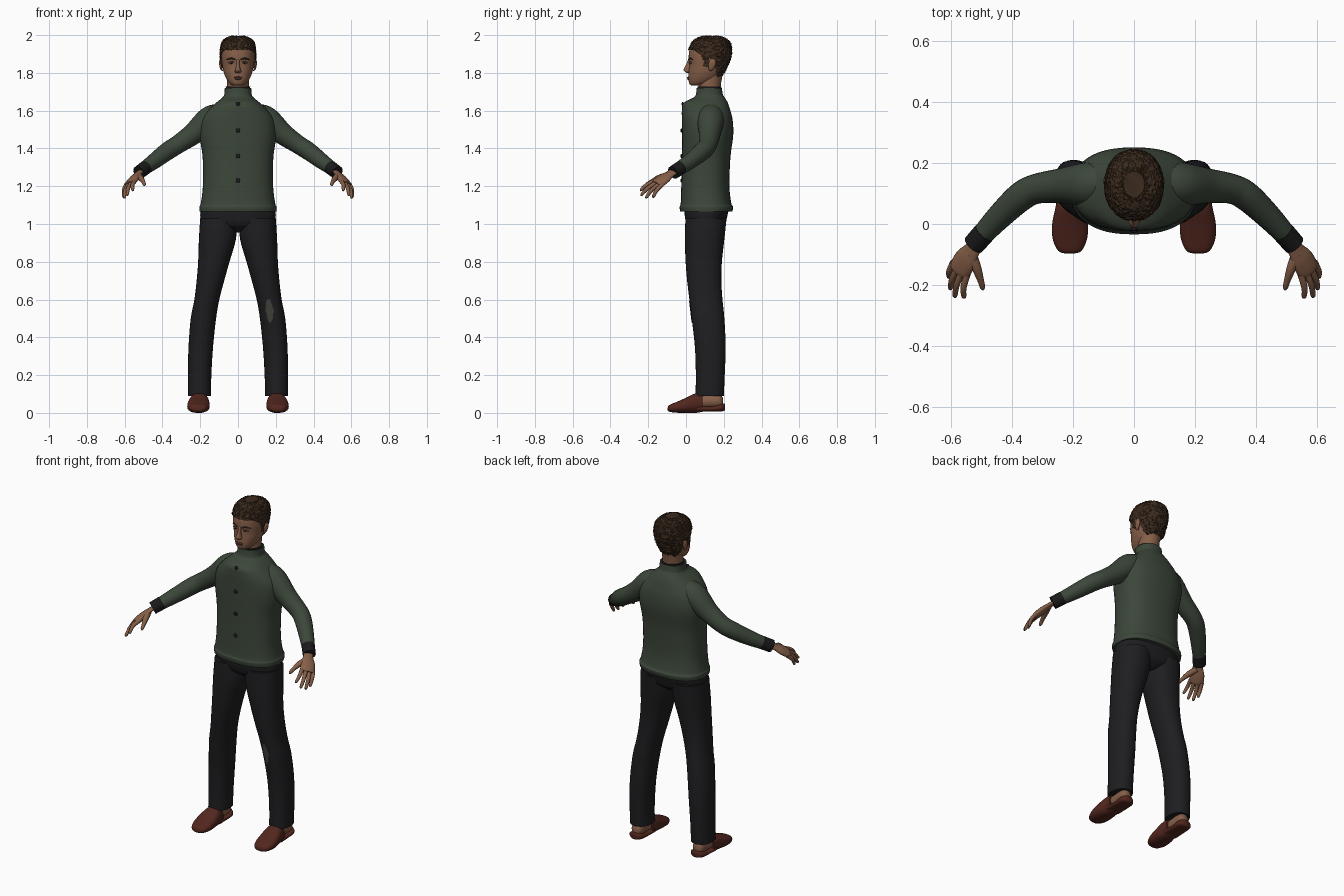
import bpy, bmesh, math, random
from mathutils import Vector

random.seed(4)
if "Cube" in bpy.data.objects:
    bpy.data.objects.remove(bpy.data.objects["Cube"])


def material(name, rgb):
    m = bpy.data.materials.new(name)
    m.use_nodes = True
    m.diffuse_color = (*rgb, 1)
    bsdf = m.node_tree.nodes["Principled BSDF"]
    bsdf.inputs["Base Color"].default_value = (*rgb, 1)
    bsdf.inputs["Roughness"].default_value = 0.8
    return m


GREEN = material("jacket green", (0.045, 0.062, 0.042))
BLACK = material("trouser black", (0.013, 0.013, 0.015))
DARK = material("cuff black", (0.010, 0.010, 0.011))
SKIN = material("skin", (0.24, 0.115, 0.066))
LIP = material("lip", (0.16, 0.062, 0.042))
HAIR = material("hair brown", (0.045, 0.024, 0.013))
SHOE = material("shoe leather", (0.085, 0.020, 0.013))
PATCH = material("knee patch", (0.055, 0.055, 0.045))
EYE = material("eye white", (0.3, 0.26, 0.22))


def finish(bm, name, mat, mirror=False, angle=50):
    bmesh.ops.recalc_face_normals(bm, faces=bm.faces)
    me = bpy.data.meshes.new(name)
    bm.to_mesh(me)
    bm.free()
    me.materials.append(mat)
    ob = bpy.data.objects.new(name, me)
    bpy.context.collection.objects.link(ob)
    bpy.ops.object.select_all(action="DESELECT")
    ob.select_set(True)
    bpy.context.view_layer.objects.active = ob
    bpy.ops.object.shade_smooth_by_angle(angle=math.radians(angle))
    if mirror:
        ob.modifiers.new("Mirror", "MIRROR")
    return ob


def resample(rows, steps):
    """Smooth Catmull-Rom resampling of rows of numbers."""
    out = []
    for i in range(len(rows) - 1):
        a, b, c, d = (rows[min(max(i + k, 0), len(rows) - 1)] for k in (-1, 0, 1, 2))
        for s in range(steps):
            t = s / steps
            out.append([q + 0.5 * t * (r - p + t * (2*p - 5*q + 4*r - s4 + t * (3*(q - r) + s4 - p)))
                        for p, q, r, s4 in zip(a, b, c, d)])
    return out + [list(rows[-1])]


def bridge(rings, caps=True):
    bm = bmesh.new()
    vs = [[bm.verts.new(p) for p in ring] for ring in rings]
    n = len(vs[0])
    for lo, hi in zip(vs, vs[1:]):
        for k in range(n):
            bm.faces.new((lo[k], lo[(k + 1) % n], hi[(k + 1) % n], hi[k]))
    if caps:
        bm.faces.new(vs[0])
        bm.faces.new(vs[-1])
    return bm


def section_point(row, a, power, axis, grow=0.0):
    """Row is level, x centre, x radius, low and high bound of the other axis."""
    lev, cx, rx, lo, hi = row
    c, s = math.cos(a), math.sin(a)
    x = cx + (rx + grow) * math.copysign(abs(c) ** (2 / power), c)
    o = (lo + hi) / 2 + ((hi - lo) / 2 + grow) * math.copysign(abs(s) ** (2 / power), s)
    return Vector((x, o, lev)) if axis == "z" else Vector((x, lev, o))


def loft_mesh(rows, power=2.0, axis="z", sides=32, steps=5, grow=0.0):
    return bridge([[section_point(r, math.tau * k / sides, power, axis, grow) for k in range(sides)]
                   for r in resample(rows, steps)])


def loft(name, mat, rows, mirror=False, **kw):
    return finish(loft_mesh(rows, **kw), name, mat, mirror)


def tube(name, mat, rows, mirror=True, side=(0, 0, 1), flat=1.0, sides=16, steps=5):
    """Rows are x, y, z, radius along a path."""
    pts = resample(rows, steps)
    rings = []
    for i, (x, y, z, r) in enumerate(pts):
        t = Vector(pts[min(i + 1, len(pts) - 1)][:3]) - Vector(pts[max(i - 1, 0)][:3])
        t.normalize()
        u = Vector(side)
        u = (u - t * u.dot(t)).normalized()
        v = t.cross(u)
        rings.append([Vector((x, y, z)) + u * r * math.cos(math.tau * k / sides)
                      + v * r * flat * math.sin(math.tau * k / sides) for k in range(sides)])
    return finish(bridge(rings), name, mat, mirror)


def ball(name, mat, centre, size, mirror=False):
    bm = bmesh.new()
    bmesh.ops.create_uvsphere(bm, u_segments=20, v_segments=12, radius=1)
    bmesh.ops.scale(bm, vec=size, verts=bm.verts)
    bmesh.ops.translate(bm, vec=centre, verts=bm.verts)
    return finish(bm, name, mat, mirror)


# Jacket body with straight front, hem and standing collar
jacket = [(1.065, 0, .203, -.030, .245), (1.09, 0, .204, -.034, .25), (1.11, 0, .197, -.028, .24),
          (1.2, 0, .186, -.025, .230), (1.35, 0, .187, -.022, .235), (1.47, 0, .203, -.022, .25),
          (1.55, 0, .194, -.022, .247), (1.60, 0, .160, -.022, .235), (1.64, 0, .118, -.014, .222),
          (1.67, 0, .082, .040, .205), (1.685, 0, .073, .052, .195), (1.72, 0, .070, .057, .19)]
loft("jacket_body", GREEN, jacket, power=2.4, sides=48)
loft("collar_lining", DARK, [(1.70, 0, .063, .064, .184), (1.727, 0, .065, .061, .187)], steps=1)

# Sleeves and cuffs
tube("sleeve", GREEN, [(.09, .135, 1.58, .060), (.15, .13, 1.55, .072), (.24, .125, 1.475, .057),
                       (.32, .115, 1.42, .049), (.37, .09, 1.388, .048), (.44, .025, 1.335, .042),
                       (.505, -.045, 1.287, .034)], sides=24)
tube("cuff", DARK, [(.488, -.026, 1.30, .037), (.525, -.068, 1.272, .036)], steps=2, sides=24)

# Buttons down the front
for z in (1.635, 1.495, 1.36, 1.23):
    ball("button", DARK, (0, -.023 if z < 1.6 else -.017, z), (.012, .006, .012))

# Trousers: seat and two legs
loft("trouser_seat", BLACK, [(.955, 0, .04, .06, .16), (.985, 0, .13, .015, .20),
                             (1.02, 0, .195, -.003, .213), (1.09, 0, .196, -.01, .23)], power=2.3)
leg = [(.09, .204, .061, .050, .200), (.2, .203, .062, .052, .205), (.35, .197, .065, .047, .210),
       (.5, .183, .067, .030, .203), (.6, .165, .066, .018, .193), (.7, .146, .073, .006, .187),
       (.8, .128, .083, -.002, .190), (.92, .109, .098, -.006, .203), (1.03, .102, .098, -.003, .215)]
loft("trouser_leg", BLACK, leg, mirror=True, power=2.2)

# Worn patch on the left knee, laid just over the cloth
bm = bmesh.new()
grid = []
for row in resample(leg, 12):
    f = (row[0] - .54) / .065
    if abs(f) < 1:
        half = .27 * math.sqrt(1 - f * f) * random.uniform(.75, 1.15)
        mid = -1.70 + .08 * f
        grid.append([bm.verts.new(section_point(row, mid + half * k / 3, 2.2, "z", .003))
                     for k in range(-3, 4)])
for lo, hi in zip(grid, grid[1:]):
    for k in range(6):
        bm.faces.new((lo[k], lo[k + 1], hi[k + 1], hi[k]))
finish(bm, "knee_patch", PATCH)

# Slip-on shoes with bare heels
loft("shoe_front", SHOE, [(-.097, .21, .012, .014, .028), (-.088, .21, .038, .006, .042),
                          (-.05, .21, .056, .001, .058), (.0, .209, .059, 0, .080),
                          (.05, .206, .052, 0, .103), (.088, .205, .046, .006, .100)],
     mirror=True, axis="y", power=2.4)
loft("shoe_heel", SHOE, [(.06, .206, .048, .006, .04), (.13, .205, .045, .008, .034),
                         (.18, .205, .044, .008, .046), (.200, .205, .030, .01, .05),
                         (.206, .205, .015, .016, .045)], mirror=True, axis="y", power=2.6)
loft("bare_heel", SKIN, [(.04, .205, .036, .02, .09), (.12, .205, .036, .025, .10),
                         (.175, .205, .034, .025, .10), (.195, .205, .018, .03, .08)],
     mirror=True, axis="y")

# Hands
across = Vector((-.71, -.63, .315))
tube("palm", SKIN, [(.51, -.052, 1.284, .027), (.53, -.085, 1.265, .029), (.55, -.115, 1.242, .040),
                    (.568, -.145, 1.219, .041), (.576, -.158, 1.210, .034)], side=across, flat=.45)
tips = {"index": (.558, -.243, 1.178), "middle": (.588, -.240, 1.152),
        "ring": (.603, -.214, 1.138), "little": (.606, -.176, 1.142)}
for i, (finger, tip) in enumerate(tips.items()):
    base = Vector((.569, -.146, 1.218)) + across * .021 * (1.5 - i)
    tip = Vector(tip)
    bend = base.lerp(tip, .5) + Vector((.006, -.004, .004))
    last = base.lerp(tip, .93)
    tube(finger + "_finger", SKIN, [(*base, .012), (*bend, .0105), (*last, .008), (*tip, .003)], sides=10)
tube("thumb", SKIN, [(.533, -.095, 1.258, .018), (.515, -.145, 1.243, .016), (.502, -.185, 1.224, .011),
                     (.496, -.207, 1.210, .009), (.494, -.215, 1.203, .003)], sides=10)

# Neck and head
loft("neck", SKIN, [(1.68, 0, .060, .068, .182), (1.74, 0, .057, .066, .185), (1.82, 0, .06, .07, .20)])
head = [(1.732, 0, .022, .030, .075), (1.742, 0, .042, .019, .115), (1.765, 0, .060, .013, .165),
        (1.80, 0, .075, .014, .196), (1.84, 0, .083, .017, .216), (1.88, 0, .088, .014, .232),
        (1.92, 0, .089, .018, .237), (1.95, 0, .083, .032, .231), (1.975, 0, .063, .058, .208),
        (1.99, 0, .028, .095, .165)]
loft("head", SKIN, head, power=2.15, sides=40)

# Cropped hair: a rough shell over the skull, trimmed along a hairline
hairline = [(-.1, 1.922), (.03, 1.922), (.06, 1.912), (.088, 1.882), (.094, 1.835), (.115, 1.830),
            (.122, 1.875), (.150, 1.868), (.160, 1.79), (.185, 1.752), (.4, 1.752)]


def hair_edge(y):
    for (y0, z0), (y1, z1) in zip(hairline, hairline[1:]):
        if y <= y1:
            return z0 + (z1 - z0) * (y - y0) / (y1 - y0)
    return hairline[-1][1]


bm = loft_mesh(head, power=2.15, sides=88, steps=8, grow=.006)
for v in bm.verts:
    v.co += (v.co - Vector((0, .12, 1.87))).normalized() * random.uniform(-.0025, .004)
    if v.co.z > 1.95:
        v.co.z += .005
cut = [f for f in bm.faces if f.calc_center_median().z < hair_edge(f.calc_center_median().y)]
bmesh.ops.delete(bm, geom=cut, context="FACES")
finish(bm, "hair", HAIR, angle=25)

# Face details
loft("nose", SKIN, [(1.800, 0, .010, .004, .03), (1.807, 0, .018, -.007, .03), (1.818, 0, .014, -.013, .03),
                    (1.84, 0, .009, -.002, .03), (1.872, 0, .008, .012, .03)], sides=16)
ball("chin", SKIN, (0, .033, 1.752), (.026, .018, .018))
ball("upper_lip", LIP, (0, .014, 1.7755), (.023, .009, .0045))
ball("lower_lip", LIP, (0, .014, 1.7685), (.019, .009, .005))
ball("eye", EYE, (.034, .027, 1.853), (.014, .008, .006), True)
ball("pupil", DARK, (.034, .0205, 1.853), (.0055, .003, .005), True)
tube("eyelid", LIP, [(.018, .022, 1.855, .002), (.034, .018, 1.861, .003), (.052, .029, 1.855, .002)], sides=8)
tube("eyebrow", HAIR, [(.014, .014, 1.870, .003), (.036, .020, 1.877, .0045), (.060, .037, 1.870, .002)], sides=8)
tube("ear", SKIN, [(.082, .128, 1.812, .006), (.088, .132, 1.822, .013), (.091, .138, 1.845, .019),
                   (.092, .141, 1.864, .016), (.089, .14, 1.876, .006)], side=(0, 1, 0), flat=.45)
